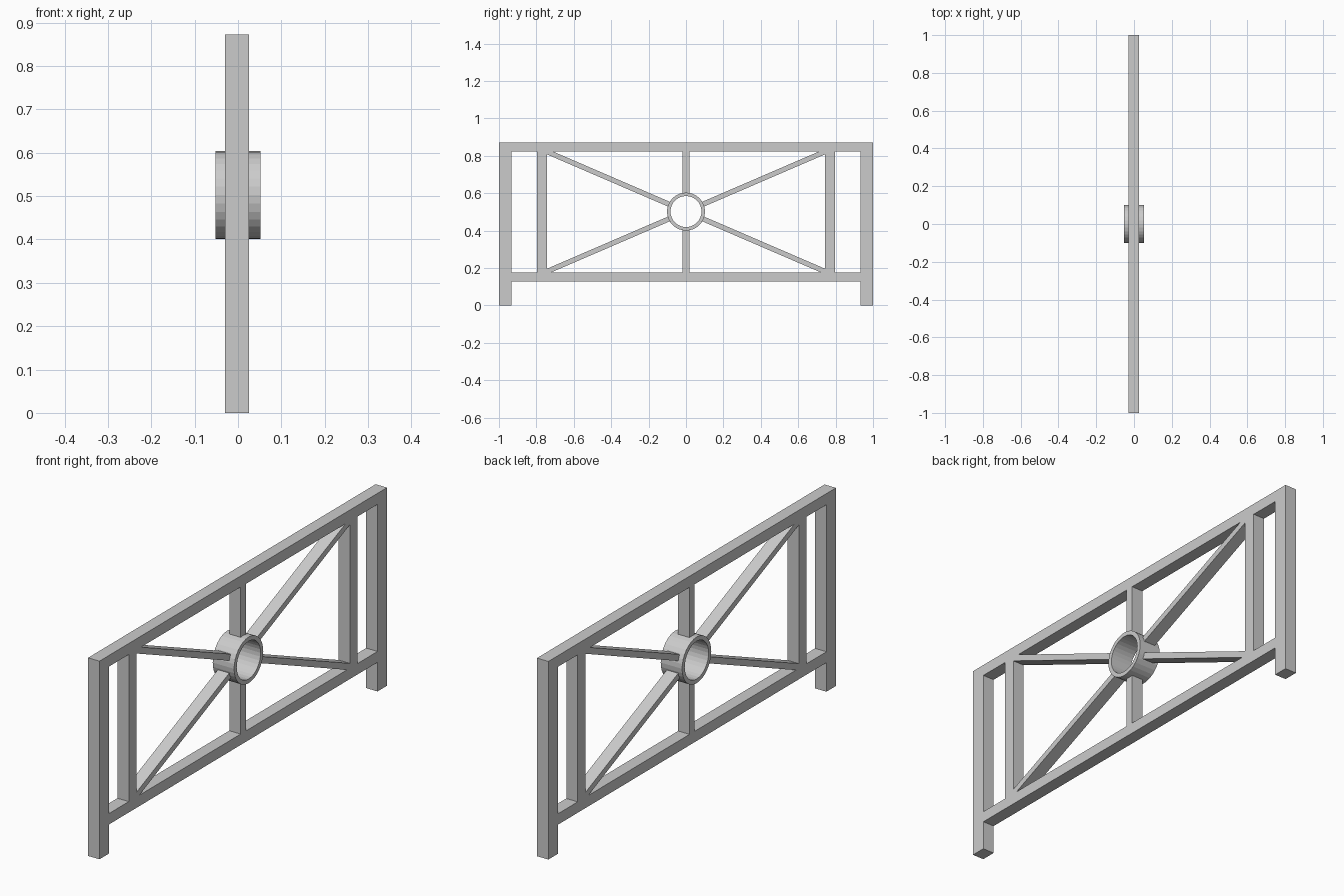
import bpy, bmesh, math

if "Cube" in bpy.data.objects:
    bpy.data.objects.remove(bpy.data.objects["Cube"])

X0, X1 = -0.030, 0.0255          # thickness of the frame bars
TOP, RAIL_T = 0.872, 0.823       # top rail
LOW, RAIL_B = 0.128, 0.176       # bottom rail
CZ = 0.502                       # ring centre height
R_OUT, R_IN, R_MID = 0.1015, 0.083, 0.092
POST = 0.934                     # inner face of end posts
IN0, IN1 = 0.742, 0.796          # inner uprights


def prism(name, pts):
    """Extrude a (y, z) outline through the frame thickness."""
    bm = bmesh.new()
    face = bm.faces.new([bm.verts.new((X0, y, z)) for y, z in pts])
    out = bmesh.ops.extrude_face_region(bm, geom=[face])
    verts = [v for v in out["geom"] if isinstance(v, bmesh.types.BMVert)]
    bmesh.ops.translate(bm, verts=verts, vec=(X1 - X0, 0, 0))
    bmesh.ops.recalc_face_normals(bm, faces=bm.faces)
    me = bpy.data.meshes.new(name)
    bm.to_mesh(me)
    bm.free()
    ob = bpy.data.objects.new(name, me)
    bpy.context.collection.objects.link(ob)
    return ob


def bar(name, y0, y1, z0, z1):
    return prism(name, [(y0, z0), (y1, z0), (y1, z1), (y0, z1)])


# Rails
bar("top_rail", -1, 1, RAIL_T, TOP)
bar("bottom_rail", -POST, POST, LOW, RAIL_B)

# End posts and inner uprights
for s, side in ((-1, "left"), (1, "right")):
    bar(side + "_end_post", *sorted((s * POST, s)), 0, RAIL_T)
    bar(side + "_inner_upright", *sorted((s * IN0, s * IN1)), RAIL_B, RAIL_T)

# Short vertical spokes
bar("upper_spoke", -0.018, 0.018, CZ + R_MID, RAIL_T)
bar("lower_spoke", -0.018, 0.018, RAIL_B, CZ - R_MID)

# Diagonal braces, trimmed to the corner between upright and rail
for s, side in ((-1, "left"), (1, "right")):
    for t, level, edge in ((1, "upper", RAIL_T), (-1, "lower", RAIL_B)):
        h = abs(edge - CZ)
        slope, off, yr = 0.431, 0.0147, 0.084
        pts = [(yr, slope * yr - off), (IN0, slope * IN0 - off), (IN0, h),
               ((h - off) / slope, h), (yr - 0.01, slope * (yr - 0.01) + off)]
        prism(f"{level}_{side}_brace", [(s * y, CZ + t * z) for y, z in pts])

# Centre ring: open tube along x
N, HALF = 32, 0.052
bm = bmesh.new()
loops = []
for r, x in ((R_OUT, -HALF), (R_OUT, HALF), (R_IN, HALF), (R_IN, -HALF)):
    loops.append([bm.verts.new((x, r * math.sin(2 * math.pi * i / N),
                                CZ + r * math.cos(2 * math.pi * i / N)))
                  for i in range(N)])
for k in range(4):
    a, b = loops[k], loops[(k + 1) % 4]
    for i in range(N):
        j = (i + 1) % N
        bm.faces.new((a[i], a[j], b[j], b[i]))
bmesh.ops.recalc_face_normals(bm, faces=bm.faces)
me = bpy.data.meshes.new("centre_ring")
bm.to_mesh(me)
bm.free()
bpy.context.collection.objects.link(bpy.data.objects.new("centre_ring", me))
